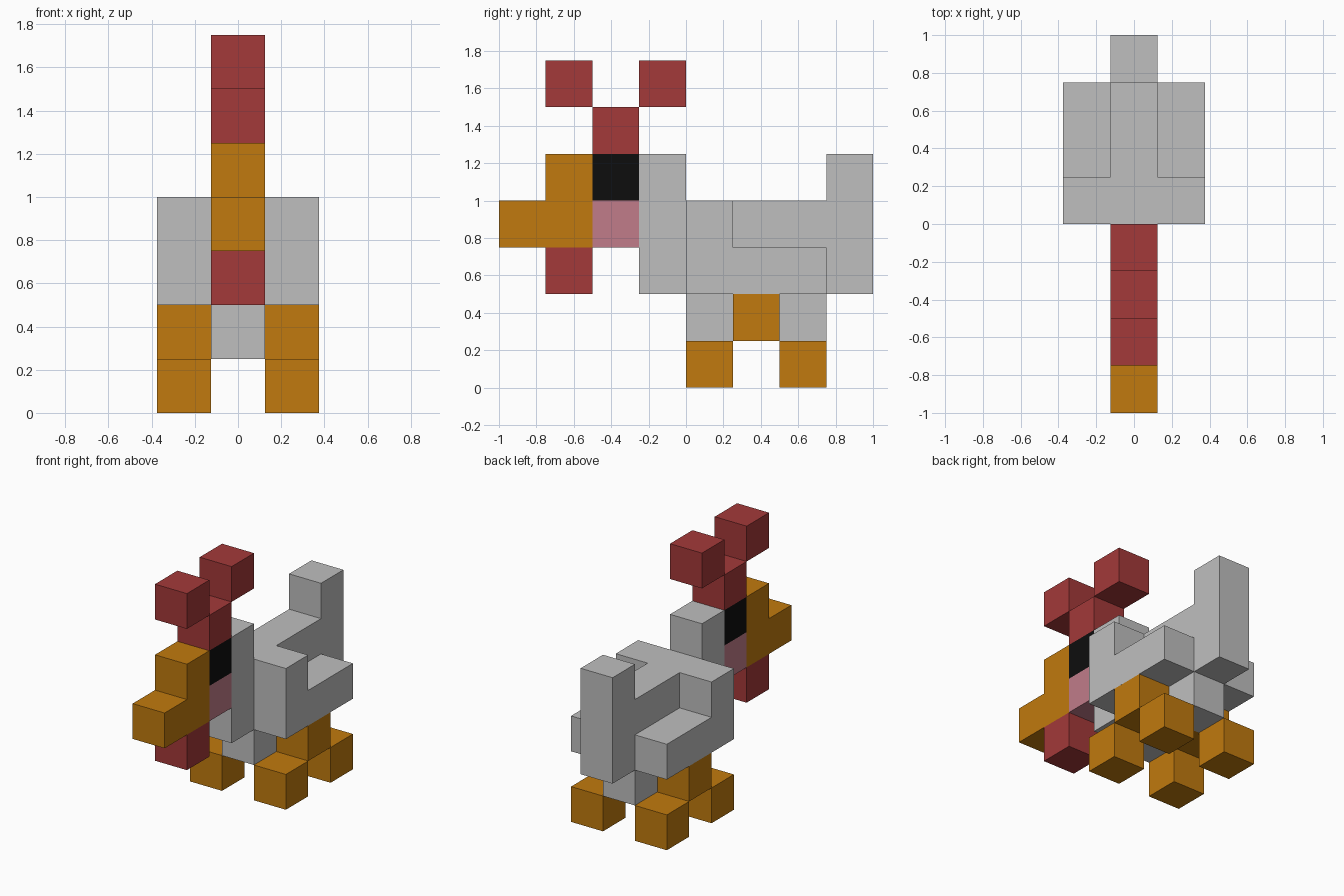
import bpy
import bmesh

cube = bpy.data.objects.get("Cube")
if cube:
    bpy.data.objects.remove(cube, do_unlink=True)

U = 0.25  # block size


def material(name, rgb):
    m = bpy.data.materials.new(name)
    m.diffuse_color = (*rgb, 1)
    m.use_nodes = True
    bsdf = next(n for n in m.node_tree.nodes if n.type == 'BSDF_PRINCIPLED')
    bsdf.inputs["Base Color"].default_value = (*rgb, 1)
    return m


GREY = material("grey feathers", (0.521, 0.521, 0.521))
ORANGE = material("orange", (0.533, 0.195, 0.0044))
RED = material("red", (0.367, 0.041, 0.041))
PINK = material("pink", (0.533, 0.202, 0.254))
BLACK = material("black", (0.004, 0.004, 0.004))


def extrude_profile(name, points, mat, x=0, width=1):
    """Side profile of (y, z) block units, extruded across x."""
    bm = bmesh.new()
    x0 = (x - width / 2) * U
    face = bm.faces.new([bm.verts.new((x0, y * U, z * U)) for y, z in points])
    out = bmesh.ops.extrude_face_region(bm, geom=[face])
    moved = [v for v in out["geom"] if isinstance(v, bmesh.types.BMVert)]
    bmesh.ops.translate(bm, verts=moved, vec=(width * U, 0, 0))
    bmesh.ops.recalc_face_normals(bm, faces=bm.faces)
    mesh = bpy.data.meshes.new(name)
    bm.to_mesh(mesh)
    bm.free()
    mesh.materials.append(mat)
    obj = bpy.data.objects.new(name, mesh)
    bpy.context.collection.objects.link(obj)
    return obj


def block(name, y, z, mat, x=0, width=1):
    """One block with its low front corner at (y, z)."""
    square = [(y, z), (y + 1, z), (y + 1, z + 1), (y, z + 1)]
    return extrude_profile(name, square, mat, x, width)


# Neck, torso, upright tail and the two hips under the torso
extrude_profile("body", [(-1, 2), (0, 2), (0, 1), (1, 1), (1, 2), (2, 2), (2, 1),
                         (3, 1), (3, 2), (4, 2), (4, 5), (3, 5), (3, 4), (0, 4),
                         (0, 5), (-1, 5)], GREY)

# Head
block("eye_band", -2, 4, BLACK)
block("cheek", -2, 3, PINK)
extrude_profile("beak", [(-4, 3), (-2, 3), (-2, 5), (-3, 5), (-3, 4), (-4, 4)], ORANGE)
block("wattle", -3, 2, RED)

# Comb
block("comb_base", -2, 5, RED)
block("comb_front", -3, 6, RED)
block("comb_back", -1, 6, RED)

# Wings and feet on both sides
for side, x in (("left", 1), ("right", -1)):
    extrude_profile(side + "_wing", [(0, 2), (3, 2), (3, 3), (1, 3), (1, 4), (0, 4)], GREY, x)
    block(side + "_front_foot", 0, 0, ORANGE, x)
    block(side + "_back_foot", 2, 0, ORANGE, x)

# Crossbar joining the legs
block("leg_bar", 1, 1, ORANGE, 0, 3)
